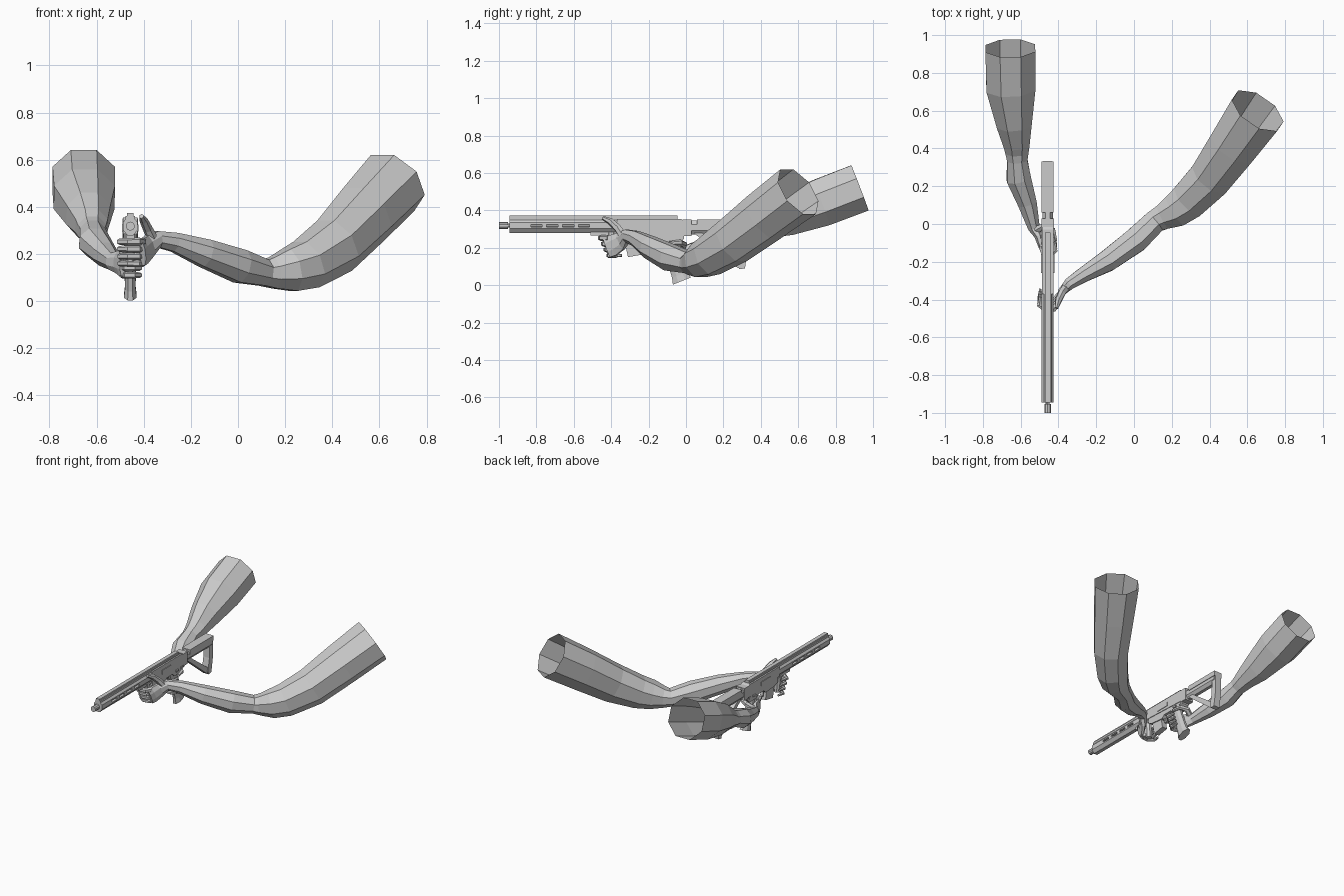
import bpy, bmesh
from math import cos, sin, pi
from mathutils import Vector

GX = -0.457   # rifle centre line


def make(name, bm):
    bmesh.ops.recalc_face_normals(bm, faces=bm.faces)
    me = bpy.data.meshes.new(name)
    bm.to_mesh(me)
    bm.free()
    ob = bpy.data.objects.new(name, me)
    bpy.context.collection.objects.link(ob)
    return ob


def loft(name, secs, sides=8, cap0=True, cap1=True):
    """Skin rings along a path; each section is x, y, z, side radius, up radius."""
    bm = bmesh.new()
    cs = [Vector(s[:3]) for s in secs]
    rings = []
    for i, s in enumerate(secs):
        t = (cs[min(i + 1, len(cs) - 1)] - cs[max(i - 1, 0)]).normalized()
        side = t.cross(Vector((0, 0, 1)))
        side = side.normalized() if side.length > 0.01 else Vector((1, 0, 0))
        up = side.cross(t)
        ru, rv = s[3], s[-1]
        ring = []
        for k in range(sides):
            a = 2 * pi * (k + 0.5) / sides
            ring.append(bm.verts.new(cs[i] + side * ru * cos(a) + up * rv * sin(a)))
        rings.append(ring)
    for a, b in zip(rings, rings[1:]):
        for k in range(sides):
            n = (k + 1) % sides
            bm.faces.new((a[k], a[n], b[n], b[k]))
    if cap0:
        bm.faces.new(rings[0])
    if cap1:
        bm.faces.new(rings[-1])
    return make(name, bm)


def prism(name, pts, half, x=GX):
    """Extrude a (y, z) profile across x."""
    bm = bmesh.new()
    f = bm.faces.new([bm.verts.new((x - half, y, z)) for y, z in pts])
    ext = bmesh.ops.extrude_face_region(bm, geom=[f])['geom']
    bmesh.ops.translate(bm, vec=(2 * half, 0, 0),
                        verts=[v for v in ext if isinstance(v, bmesh.types.BMVert)])
    return make(name, bm)


def box(name, y0, y1, z0, z1, half, x=GX):
    return prism(name, [(y0, z0), (y1, z0), (y1, z1), (y0, z1)], half, x)


def tube_y(name, y0, y1, z, rx, rz, sides=8):
    return loft(name, [(GX, y0, z, rx, rz), (GX, y1, z, rx, rz)], sides)


# ---- arms, open at the shoulder, running into the palm ----
loft("left_arm", [
    (.655, .60, .50, .158, .152), (.53, .42, .365, .14, .145),
    (.41, .25, .235, .122, .132), (.29, .125, .155, .108, .112),
    (.22, .07, .132, .095, .098), (.15, .035, .12, .072, .072),
    (.11, .012, .12, .066, .06), (.01, -.085, .147, .072, .076),
    (-.14, -.195, .203, .062, .064), (-.27, -.27, .25, .043, .044),
    (-.34, -.315, .262, .034, .038), (-.375, -.35, .235, .024, .052),
    (-.397, -.395, .212, .02, .062), (-.405, -.425, .2, .014, .058)],
    cap0=False)
loft("right_arm", [
    (-.655, .93, .52, .143, .14), (-.652, .72, .44, .14, .138),
    (-.635, .53, .365, .1, .112), (-.622, .42, .32, .074, .078),
    (-.62, .38, .302, .066, .066), (-.618, .34, .29, .058, .06),
    (-.61, .24, .25, .07, .068), (-.565, .11, .2, .054, .056),
    (-.53, -.02, .168, .034, .04), (-.507, -.06, .165, .024, .052),
    (-.497, -.10, .16, .018, .058), (-.49, -.13, .157, .012, .054)],
    cap0=False)

# ---- curled fingers, stacked around each grip ----
LEFT = [(-.402, -.415), (-.424, -.45), (-.465, -.456), (-.502, -.43), (-.495, -.385)]
RIGHT = [(-.492, -.12), (-.474, -.162), (-.442, -.166), (-.417, -.14), (-.422, -.09)]
RAD = [.016, .017, .016, .014, .009]
for i, label in enumerate(("index", "middle", "ring", "little")):
    s = 1 - .05 * i
    loft(f"left_{label}_finger",
         [(x, y + .014 * i, .252 - .031 * i, r * s) for (x, y), r in zip(LEFT, RAD)], 6)
    loft(f"right_{label}_finger",
         [(x, y + .011 * i, .203 - .031 * i, r * s) for (x, y), r in zip(RIGHT, RAD)], 6)
loft("left_thumb", [(-.36, -.335, .262, .024), (-.382, -.365, .305, .021),
                    (-.4, -.405, .342, .018), (-.41, -.445, .36, .01)], 6)
loft("right_thumb", [(-.515, -.03, .19, .022), (-.475, -.012, .218, .019),
                     (-.43, -.03, .228, .016), (-.415, -.09, .225, .01)], 6)

# ---- barrel and muzzle ----
tube_y("barrel", -.985, -.5, .318, .011, .011, 10)
tube_y("muzzle_device", -1.0, -.952, .318, .019, .019, 10)

# ---- handguard with through slots ----
handguard = tube_y("handguard", -.945, -.36, .318, .034, .042)
bm = bmesh.new()
for i in range(4):
    for z in (.318,):
        y = -.80 + i * .085
        r = bmesh.ops.create_cube(bm, size=1)
        for v in r['verts']:
            v.co = Vector((GX + v.co.x * .2, y + v.co.y * .06, z + v.co.z * .014))
cutter = make("slot_cutter", bm)
cutter.hide_render = True
cutter.hide_set(True)
mod = handguard.modifiers.new("slots", 'BOOLEAN')
mod.object = cutter
mod.operation = 'DIFFERENCE'

# ---- top rail with a low lengthwise step ----
box("rail_base", -.945, -.045, .345, .362, .02)
box("rail_top", -.945, -.045, .36, .373, .014)

# ---- receiver ----
prism("upper_receiver", [(-.37, .285), (-.01, .27), (-.01, .345), (-.03, .355), (-.37, .355)], .031)
prism("lower_receiver", [(-.36, .29), (-.36, .25), (-.33, .235), (-.22, .225), (-.2, .245),
                         (-.13, .245), (-.11, .225), (-.03, .225), (-.01, .25), (-.01, .285)], .027)
for s in (-1, 1):
    box("ejection_port", -.26, -.16, .295, .325, .004, GX + s * .031)
    box("selector_switch", -.10, -.07, .25, .262, .006, GX + s * .029)
    box("receiver_pin", -.04, -.025, .25, .265, .004, GX + s * .028)
box("front_mount", -.51, -.36, .266, .285, .018)

# ---- grips, magazine, trigger ----
loft("front_grip", [(GX, -.40, .285, .023, .03), (GX, -.395, .16, .023, .028)])
loft("pistol_grip", [(GX, -.1, .25, .024, .042), (GX, -.075, .17, .022, .04),
                     (GX, -.035, .055, .025, .046), (GX, -.022, .022, .029, .056)])
prism("magazine", [(-.33, .24), (-.24, .24), (-.225, .165), (-.31, .15)], .02)
prism("trigger_guard", [(-.225, .235), (-.215, .195), (-.12, .185), (-.12, .192),
                        (-.207, .203), (-.216, .235)], .01)
prism("trigger", [(-.165, .25), (-.15, .25), (-.158, .205), (-.165, .205)], .006)

# ---- skeleton stock ----
tube_y("stock_tube", -.02, .32, .308, .03, .04)
box("stock_cheek_piece", .06, .33, .315, .35, .032)
prism("butt_plate", [(.295, .345), (.333, .345), (.333, .20), (.315, .09), (.285, .085), (.275, .11),
                     (.292, .2)], .024)
prism("stock_strut", [(.04, .28), (.085, .28), (.295, .125), (.28, .09), (.265, .1)], .018)
box("stock_collar", -.015, .03, .262, .35, .033)
